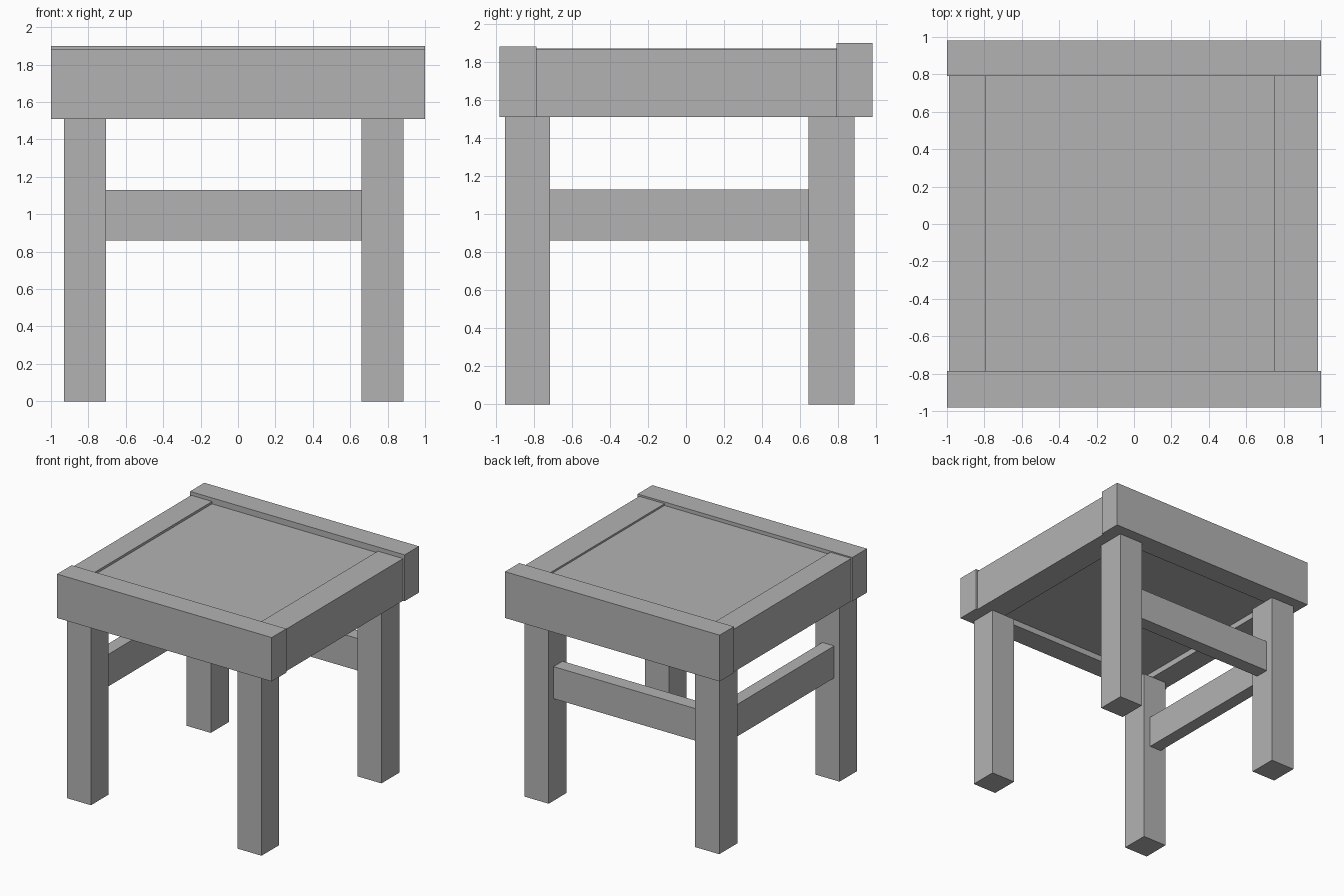
import bpy
import bmesh

cube = bpy.data.objects.get("Cube")
if cube:
    bpy.data.objects.remove(cube, do_unlink=True)

grey = bpy.data.materials.new("plain_grey")
grey.use_nodes = True
grey.diffuse_color = (0.45, 0.45, 0.45, 1)
grey.node_tree.nodes["Principled BSDF"].inputs["Base Color"].default_value = grey.diffuse_color


def box(name, x, y, z):
    """Axis-aligned block from its (low, high) extents."""
    bm = bmesh.new()
    bmesh.ops.create_cube(bm, size=1)
    for v in bm.verts:
        for i, (low, high) in enumerate((x, y, z)):
            v.co[i] = high if v.co[i] > 0 else low
    mesh = bpy.data.meshes.new(name)
    bm.to_mesh(mesh)
    bm.free()
    mesh.materials.append(grey)
    obj = bpy.data.objects.new(name, mesh)
    bpy.context.collection.objects.link(obj)
    return obj


apron = 1.51                      # underside of the seat frame
leg_x = {"right": (-0.93, -0.705), "left": (0.66, 0.885)}
leg_y = {"front": (-0.95, -0.715), "back": (0.645, 0.885)}

# Four legs
for end, y in leg_y.items():
    for side, x in leg_x.items():
        box(f"{end}_{side}_leg", x, y, (0, apron))

# Stretchers between the legs, at the back and on one side only
stretcher_z = (0.86, 1.13)
box("back_stretcher", (-0.705, 0.66), (0.70, 0.82), stretcher_z)
box("right_stretcher", (-0.88, -0.77), (-0.715, 0.645), stretcher_z)

# Seat frame: end rails run the full width, side rails fit between
box("front_rail", (-1, 1), (-0.98, -0.785), (apron, 1.88))
box("back_rail", (-1, 1), (0.79, 0.98), (apron, 1.90))
box("right_rail", (-0.99, -0.795), (-0.785, 0.79), (apron, 1.87))
box("left_rail", (0.75, 0.985), (-0.785, 0.79), (apron, 1.865))

# Recessed seat panel
box("seat_panel", (-0.795, 0.75), (-0.785, 0.79), (1.56, 1.85))
